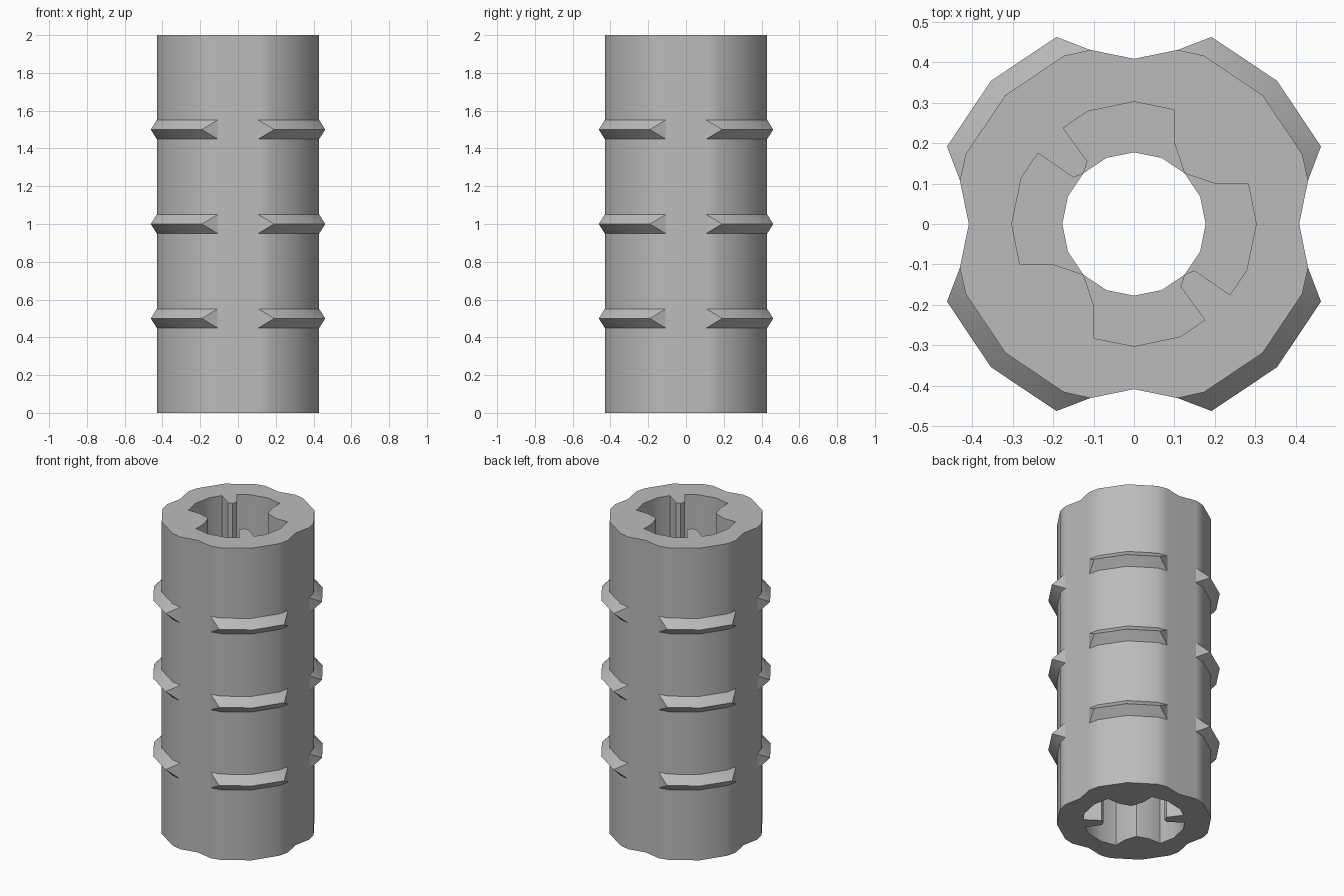
import bpy, bmesh
from math import cos, sin, radians
from mathutils import Matrix

cube = bpy.data.objects.get("Cube")
if cube:
    bpy.data.objects.remove(cube, do_unlink=True)

grey = bpy.data.materials.new("plain grey")
grey.use_nodes = True
grey.diffuse_color = (0.5, 0.5, 0.5, 1)
grey.node_tree.nodes["Principled BSDF"].inputs["Base Color"].default_value = (0.5, 0.5, 0.5, 1)


def finish(bm, name):
    bmesh.ops.recalc_face_normals(bm, faces=bm.faces)
    mesh = bpy.data.meshes.new(name)
    bm.to_mesh(mesh)
    bm.free()
    mesh.materials.append(grey)
    obj = bpy.data.objects.new(name, mesh)
    bpy.context.collection.objects.link(obj)
    bpy.ops.object.select_all(action='DESELECT')
    obj.select_set(True)
    bpy.context.view_layer.objects.active = obj
    bpy.ops.object.shade_smooth_by_angle(angle=radians(30))
    return obj


def polar(r, step):
    """Point on a sixteen-sided circle."""
    a = radians(22.5 * step)
    return (r * cos(a), r * sin(a))


def tube(name, outer, inner, z0, z1):
    """Extrude the area between two closed outlines."""
    bm = bmesh.new()
    edges = []
    for loop in (outer, inner):
        vs = [bm.verts.new((x, y, z0)) for x, y in loop]
        edges += [bm.edges.new((a, b)) for a, b in zip(vs, vs[1:] + vs[:1])]
    bmesh.ops.triangle_fill(bm, edges=edges, use_beauty=True, normal=(0, 0, 1))
    # Keep each cap as a single flat surface before extruding
    res = bmesh.ops.extrude_face_region(bm, geom=bm.faces[:], use_keep_orig=True)
    top = [v for v in res["geom"] if isinstance(v, bmesh.types.BMVert)]
    bmesh.ops.translate(bm, verts=top, vec=(0, 0, z1 - z0))
    return finish(bm, name)


# Outer outline: four rounded lobes with shallow grooves between them
quarter = [(0.408, 0), (0.43, 0.108), polar(0.45, 1), polar(0.45, 2),
           polar(0.45, 3), (0.108, 0.43)]
outline = []
for turn in range(4):
    for x, y in quarter:
        outline.append((x, y))
    quarter = [(-y, x) for x, y in quarter]

# Cross-shaped bore: a broad tooth and a narrow tooth, repeated by a half turn
half_bore = [(0.1, 0.282), (0.1, 0.2), (0.125, 0.125), (0.2, 0.1), (0.282, 0.1),
             (0.302, 0), (0.278, -0.115), (0.237, -0.175), (0.15, -0.115),
             (0.125, -0.125), (0.115, -0.155), (0.175, -0.237), (0.115, -0.278),
             (0, -0.302)]
bore = half_bore + [(-x, -y) for x, y in half_bore]
tube("sleeve", outline, bore, 0, 2)

# Stop ring halfway down the bore
tube("stop_ring", [polar(0.35, i) for i in range(16)],
     [polar(0.177, i) for i in range(16)], 0.95, 1.05)

# Grip ridges: a wedge on each lobe, at three heights
for level, z in zip(("lower", "middle", "upper"), (0.5, 1.0, 1.5)):
    bm = bmesh.new()
    for turn in range(4):
        root = [(0.43, 0.108)] + [polar(0.45, i) for i in (1, 2, 3)] + [(0.108, 0.43)]
        pts = [(x, y, s) for x, y in root for s in (-0.05, 0.05)]
        pts += [(*polar(0.5, i), 0) for i in (1, 2, 3)]
        place = Matrix.Translation((0, 0, z)) @ Matrix.Rotation(radians(90 * turn), 4, 'Z')
        vs = [bm.verts.new(p) for p in pts]
        bmesh.ops.transform(bm, matrix=place, verts=vs)
        hull = bmesh.ops.convex_hull(bm, input=vs)
        spare = {v for v in hull["geom_interior"] if isinstance(v, bmesh.types.BMVert)}
        bmesh.ops.delete(bm, geom=list(spare), context='VERTS')
    finish(bm, level + "_grip_ridges")
